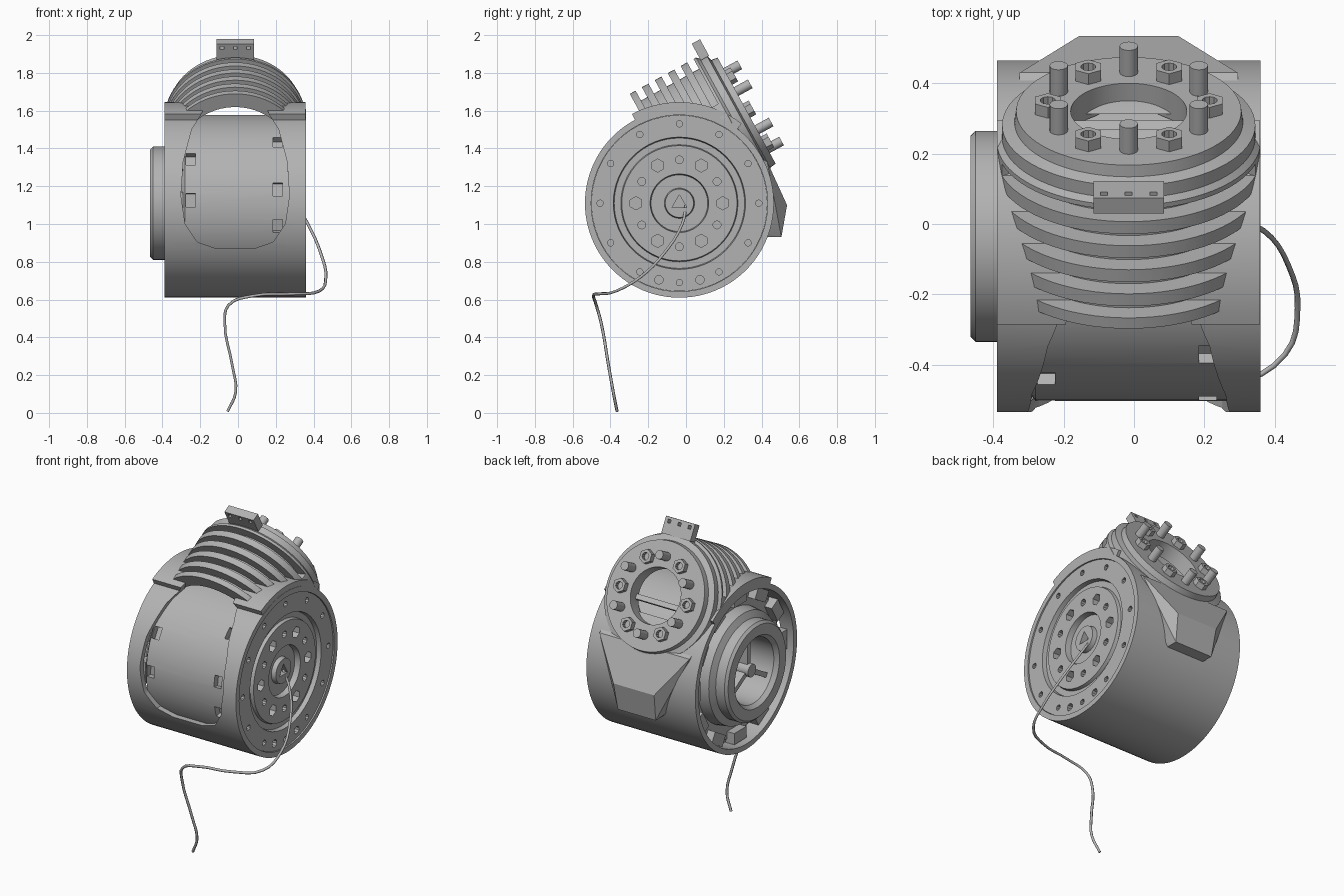
import bpy, bmesh
from math import pi, cos, sin, radians
from mathutils import Matrix, Vector

if "Cube" in bpy.data.objects:
    bpy.data.objects.remove(bpy.data.objects["Cube"])

CX = -0.015
metal = bpy.data.materials.new("grey_metal")
metal.use_nodes = True
GREY = (0.45, 0.45, 0.45, 1)
metal.diffuse_color = GREY
metal.node_tree.nodes["Principled BSDF"].inputs["Base Color"].default_value = GREY


def frame(x, y, z, origin):
    m = Matrix((x, y, z)).transposed().to_4x4()
    m.translation = origin
    return m


# Drum turns about the x axis; neck axis leans up and back
DRUM = frame((0, 1, 0), (0, 0, 1), (1, 0, 0), (0, -0.035, 1.11))
P, N = Vector((0, -0.48, 0.877)), Vector((0, 0.877, 0.48))
NECK = frame((-1, 0, 0), P, N, Vector((CX, 0, 0)) + P * 1.25)


def finish(name, bm, mat=None):
    bmesh.ops.remove_doubles(bm, verts=bm.verts, dist=1e-5)
    bmesh.ops.recalc_face_normals(bm, faces=bm.faces)
    if mat:
        bm.transform(mat)
    mesh = bpy.data.meshes.new(name)
    bm.to_mesh(mesh)
    bm.free()
    mesh.materials.append(metal)
    ob = bpy.data.objects.new(name, mesh)
    bpy.context.collection.objects.link(ob)
    return ob


def lathe(name, mat, profile, steps=64, start=0, sweep=2 * pi):
    """Spin a closed (height, radius) profile about the frame's z axis."""
    bm = bmesh.new()
    vs = [bm.verts.new((r * cos(start), r * sin(start), h)) for h, r in profile]
    face = bm.faces.new(vs)
    full = sweep > 6.28
    geom = list(face.edges) + vs
    if full:
        bmesh.ops.delete(bm, geom=[face], context='FACES_ONLY')
    else:
        geom.append(face.copy())
    bmesh.ops.spin(bm, geom=geom, cent=(0, 0, 0), axis=(0, 0, 1),
                   angle=sweep, steps=steps)
    return finish(name, bm, mat)


def ring(h0, h1, r0, r1):
    return [(h0, r0), (h0, r1), (h1, r1), (h1, r0)]


def pegs(name, mat, items, h0, h1):
    """Many prisms parallel to the frame's z axis: (angle, distance, radius, sides)."""
    bm = bmesh.new()
    for deg, dist, rad, sides in items:
        a = radians(deg)
        place = Matrix.Translation((dist * cos(a), dist * sin(a), (h0 + h1) / 2))
        bmesh.ops.create_cone(bm, cap_ends=True, segments=sides, radius1=rad,
                              radius2=rad, depth=h1 - h0, matrix=place)
    return finish(name, bm, mat)


def boxes(name, mat, items):
    """Boxes as (centre, size, turn about the frame's z axis)."""
    bm = bmesh.new()
    for centre, size, deg in items:
        m = Matrix.Rotation(radians(deg), 4, 'Z') @ Matrix.Translation(centre)
        bmesh.ops.create_cube(bm, size=1, matrix=m @ Matrix.Diagonal((*size, 1)))
    return finish(name, bm, mat)


def cut(ob, *cutters):
    for c in cutters:
        mod = ob.modifiers.new("cut", 'BOOLEAN')
        mod.operation, mod.solver, mod.object = 'DIFFERENCE', 'EXACT', c
        bpy.context.view_layer.objects.active = ob
        bpy.ops.object.modifier_apply(modifier=mod.name)


helpers = []


def helper(ob):
    ob.hide_render = True
    helpers.append(ob)
    return ob


# Cutters for the shell: front window and neck passage
bm = bmesh.new()
half = [(0.11, 1.75), (0.18, 1.58), (0.23, 1.5), (0.275, 1.33), (0.287, 1.15),
        (0.265, 1.0), (0.2, 0.905), (0.1, 0.87)]
outline = half + [(-x, z) for x, z in reversed(half)]
face = bm.faces.new([bm.verts.new((x + CX, -0.8, z)) for x, z in outline])
out = bmesh.ops.extrude_face_region(bm, geom=[face])["geom"]
bmesh.ops.translate(bm, vec=(0, 0.7, 0),
                    verts=[g for g in out if isinstance(g, bmesh.types.BMVert)])
window = helper(finish("window_cutter", bm))
passage = helper(lathe("passage_cutter", NECK, [(0.3, 0), (0.3, 0.29), (0.98, 0.29), (0.98, 0)]))
core = helper(lathe("core_cutter", DRUM, [(-0.6, 0), (-0.6, 0.475), (0.6, 0.475), (0.6, 0)]))

# Drum shell and the raised shoulder under the neck
shell = lathe("drum_shell", DRUM, ring(-0.39, 0.36, 0.467, 0.5), 96)
cut(shell, window, passage)
shoulder = lathe("neck_shoulder", DRUM, ring(-0.39, 0.358, 0.48, 0.535), 20,
                 radians(52), radians(66))
cut(shoulder, window, passage)

# Inner motor body with the hub on its open side
motor = lathe("motor_body", DRUM, [
    (0.3, 0), (0.3, 0.468), (-0.28, 0.468), (-0.3, 0.44), (-0.3, 0.35), (-0.37, 0.34),
    (-0.39, 0.3), (-0.45, 0.3), (-0.465, 0.285), (-0.465, 0.22), (-0.44, 0.2),
    (-0.24, 0.2), (-0.24, 0)])
pockets = [((0.47, 0, x), (0.08, 0.07, 0.05), a)
           for x, angles in ((0.21, (136, 171, 195)), (-0.25, (150, 178))) for a in angles]
cut(motor, helper(boxes("pocket_cutter", DRUM, pockets)))
boxes("hub_spokes", DRUM, [((0.1, 0, -0.35), (0.21, 0.03, 0.12), 90 + 120 * k) for k in range(3)])
boxes("rim_blocks", DRUM, [((0.425, 0, -0.32), (0.07, 0.12, 0.06), 30 * k) for k in range(12)])
lathe("hub_core", DRUM, [(-0.43, 0), (-0.43, 0.04), (-0.24, 0.04), (-0.24, 0)], 16)

# Stepped output plate with its bolt holes
plate = lathe("output_plate", DRUM, [
    (0.27, 0), (0.27, 0.466), (0.352, 0.466), (0.352, 0.35), (0.325, 0.345), (0.325, 0.31),
    (0.345, 0.305), (0.345, 0.155), (0.31, 0.15), (0.31, 0.08), (0.338, 0.075), (0.338, 0)])
holes = [(30 * k, 0.42, 0.017, 10) for k in range(12)]
holes += [(a, 0.42, 0.023, 10) for a in (255, 285)]
holes += [(60 * k, 0.23, 0.035, 6) for k in range(6)]
holes += [(60 * k + 30, 0.23, 0.021, 10) for k in range(6)]
holes += [(0, 0, 0.045, 3)]
cut(plate, helper(pegs("hole_cutter", DRUM, holes, 0.3, 0.4)))

# Finned neck
neck = lathe("finned_neck", NECK, [
    (0.55, 0.295), (0.55, 0.375), (0.95, 0.375), (0.965, 0.36), (1.005, 0.36), (1.015, 0.325),
    (1.05, 0.32), (1.05, 0.165), (0.96, 0.165), (0.96, 0.295)], 72)
cut(neck, core)
for k in range(5):
    h, spread = 0.585 + 0.078 * k, radians(50 + 6 * k)
    cut(neck, helper(lathe("fin_cutter", NECK, ring(h, h + 0.038, 0.315, 0.45), 24,
                           pi / 2 - spread, 2 * spread)))

# Tab above the neck plate
tab = boxes("neck_tab", NECK, [((0, 0.4, 0.99), (0.2, 0.1, 0.05), 0)])
cut(tab, helper(boxes("tab_hole_cutter", NECK,
                      [((x, 0.425, 0.99), (0.02, 0.02, 0.2), 0) for x in (-0.07, 0, 0.07)])))

# Studs and nuts around the neck opening
pegs("neck_studs", NECK, [(30 + 60 * k, 0.23, 0.026, 16) for k in range(6)], 1.04, 1.135)
nuts = pegs("neck_nuts", NECK, [(60 * k, 0.23, 0.042, 6) for k in range(6)], 1.04, 1.085)
cut(nuts, helper(pegs("nut_cutter", NECK, [(60 * k, 0.23, 0.022, 10) for k in range(6)], 1.06, 1.2)))

# Tapered rib under the neck
bm = bmesh.new()
rib = [(0.31, 0.3, 1.4), (0.31, 0.43, 1.33), (0.14, 0.535, 1.1), (0.13, 0.505, 0.93),
       (0.13, 0.35, 0.93), (0.2, 0.3, 1.0)]
for x, y, z in rib:
    for s in (-1, 1):
        bm.verts.new((CX + s * x, y, z))
bmesh.ops.convex_hull(bm, input=bm.verts)
finish("back_rib", bm)

# Trailing cable
path = [(0.31, 0.0, 1.1), (0.37, -0.02, 1.0), (0.44, -0.12, 0.84), (0.465, -0.24, 0.72),
        (0.43, -0.37, 0.645), (0.28, -0.46, 0.63), (0.08, -0.49, 0.62), (-0.05, -0.475, 0.57),
        (-0.07, -0.45, 0.48), (-0.03, -0.41, 0.25), (-0.012, -0.385, 0.11), (-0.055, -0.365, 0.008)]
curve = bpy.data.curves.new("cable", 'CURVE')
curve.dimensions = '3D'
curve.bevel_depth, curve.bevel_resolution, curve.resolution_u = 0.008, 1, 4
curve.use_fill_caps = True
spline = curve.splines.new('BEZIER')
spline.bezier_points.add(len(path) - 1)
for pt, co in zip(spline.bezier_points, path):
    pt.co = co
    pt.handle_left_type = pt.handle_right_type = 'AUTO'
curve.materials.append(metal)
bpy.context.collection.objects.link(bpy.data.objects.new("cable", curve))

# Remove cutters, then smooth the round surfaces
for ob in helpers:
    bpy.data.objects.remove(ob)
bpy.ops.object.select_all(action='DESELECT')
for ob in bpy.context.collection.objects:
    if ob.type == 'MESH' and metal.name in ob.data.materials:
        ob.select_set(True)
        bpy.context.view_layer.objects.active = ob
bpy.ops.object.shade_smooth_by_angle(angle=radians(30))
